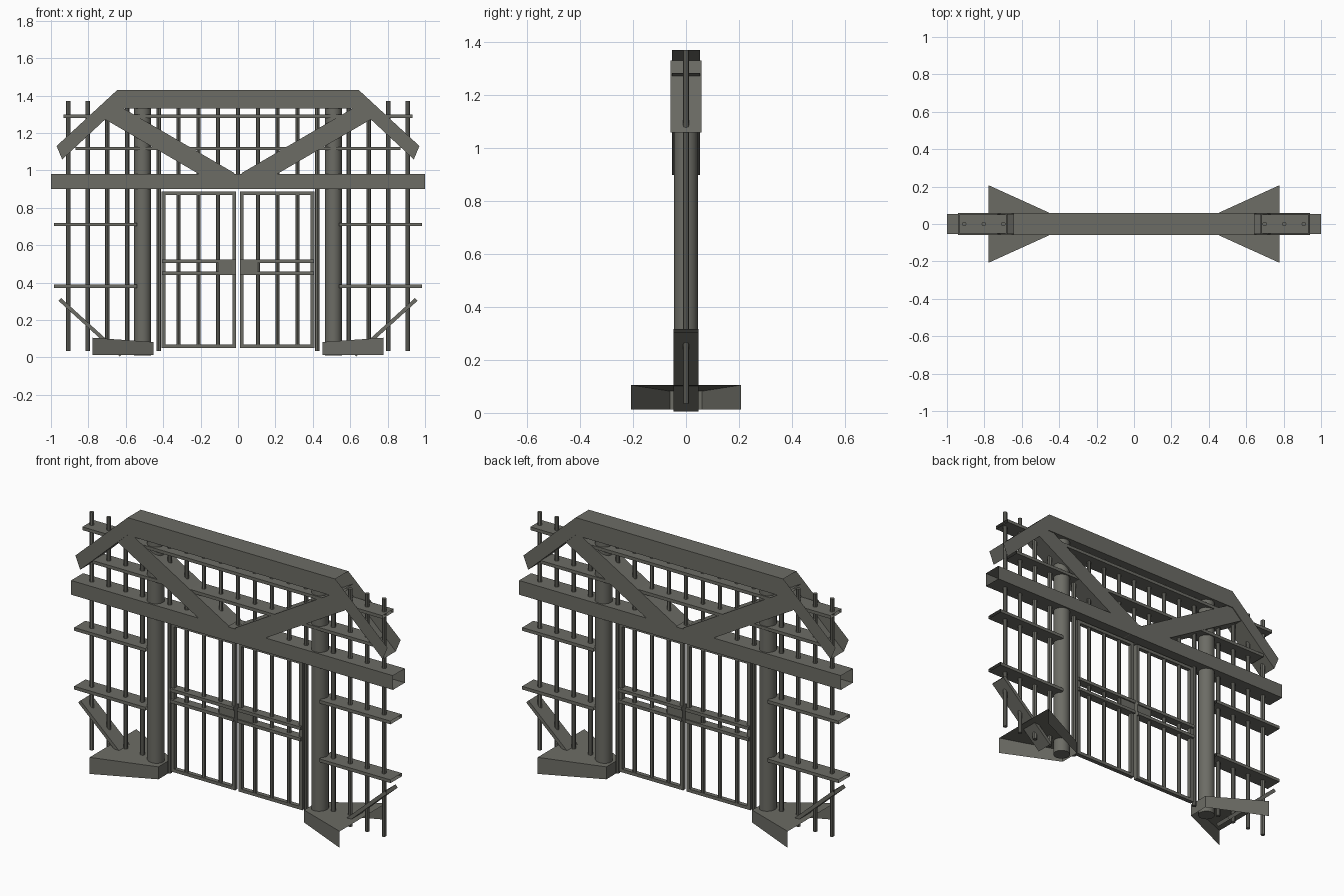
import bpy, bmesh, math
from mathutils import Vector

if "Cube" in bpy.data.objects:
    bpy.data.objects.remove(bpy.data.objects["Cube"])

mat = bpy.data.materials.new("dark grey timber")
mat.diffuse_color = (0.15, 0.15, 0.13, 1)
mat.use_nodes = True
mat.node_tree.nodes["Principled BSDF"].inputs["Base Color"].default_value = mat.diffuse_color


def make(name, bm):
    bmesh.ops.recalc_face_normals(bm, faces=bm.faces[:])
    me = bpy.data.meshes.new(name)
    bm.to_mesh(me)
    bm.free()
    me.materials.append(mat)
    ob = bpy.data.objects.new(name, me)
    bpy.context.collection.objects.link(ob)
    return ob


def plank(name, a, b, thick, half, caps=False):
    """Four-sided beam between two (x, z) points; half is its half depth in y."""
    a, b = Vector(a), Vector(b)
    d = (b - a).normalized()
    n = Vector((-d.y, d.x)) * thick / 2
    bm = bmesh.new()
    rings = []
    for p in (a, b):
        rings.append([bm.verts.new((q.x, y, q.y)) for q, y in
                      ((p + n, -half), (p + n, half), (p - n, half), (p - n, -half))])
    for i in range(4):
        j = (i + 1) % 4
        bm.faces.new((rings[0][i], rings[0][j], rings[1][j], rings[1][i]))
    if caps:
        for r in rings:
            bm.faces.new(r)
    return make(name, bm)


def rod(name, x, z0, z1, r, sides, y=0):
    bm = bmesh.new()
    bmesh.ops.create_cone(bm, cap_ends=True, segments=sides, radius1=r, radius2=r, depth=z1 - z0)
    bmesh.ops.translate(bm, verts=bm.verts[:], vec=(x, y, (z0 + z1) / 2))
    ob = make(name, bm)
    if sides > 8:
        for f in ob.data.polygons:
            f.use_smooth = len(f.vertices) == 4
    return ob


# Main lintel (hollow, open at the ends)
plank("lintel", (-1, 0.94), (1, 0.94), 0.08, 0.053)

# Roof beam: front and back plates, top, underside; open along the slopes
outline = [(0.97, 1.13), (0.645, 1.43), (-0.645, 1.43), (-0.97, 1.13),
           (-0.94, 1.058), (-0.648, 1.33), (0.648, 1.33), (0.94, 1.058)]
bm = bmesh.new()
front, back = [[bm.verts.new((x, y, z)) for x, z in outline] for y in (-0.058, 0.058)]
for ring in (front, back):
    for quad in ((0, 1, 6, 7), (1, 2, 5, 6), (2, 3, 4, 5)):
        bm.faces.new([ring[i] for i in quad])
for i in (1, 4, 5, 6):
    bm.faces.new((front[i], front[i + 1], back[i + 1], back[i]))
make("roof_beam", bm)

# Long upper rails and the short bars over the gate
plank("upper_rail", (-0.932, 1.289), (0.932, 1.289), 0.018, 0.05)
plank("middle_rail", (-0.87, 1.117), (0.87, 1.117), 0.018, 0.05)
for k in range(-3, 4):
    rod("upper_bar", k * 0.106, 0.95, 1.36, 0.011, 8)

for s, side in ((-1, "left"), (1, "right")):
    # Column
    rod(side + "_column", s * 0.51, 0.01, 1.33, 0.045, 16)

    # Diagonal strut of the truss
    plank(side + "_strut", (s * 0.044, 0.942), (s * 0.705, 1.327), 0.10, 0.053)

    # Fence bars, door jamb bar and side rails
    for x in (0.593, 0.698, 0.803, 0.908):
        rod(side + "_fence_bar", s * x, 0.035, 1.37, 0.012, 8)
    rod(side + "_jamb_bar", s * 0.424, 0.035, 1.36, 0.012, 8)
    for z in (0.38, 0.71):
        plank(side + "_fence_rail", (s * 0.54, z), (s * 0.983, z), 0.018, 0.05)

    # Slanted ground brace
    plank(side + "_ground_brace", (s * 0.625, 0.012), (s * 0.953, 0.31), 0.02, 0.047)

    # Flared footing: top, two sides and inner end, open outwards and below
    bm = bmesh.new()
    low, top = [], []
    for x, y, zt in ((0.777, -0.207, 0.105), (0.453, -0.06, 0.082),
                     (0.453, 0.06, 0.082), (0.777, 0.207, 0.105)):
        low.append(bm.verts.new((s * x, y, 0.012)))
        top.append(bm.verts.new((s * x, y, zt)))
    bm.faces.new(top)
    for i in range(3):
        bm.faces.new((low[i], low[i + 1], top[i + 1], top[i]))
    make(side + "_footing", bm)

    # Gate leaf: frame, bars, twin cross rails and lock plate
    for x in (0.02, 0.398):
        plank(side + "_gate_stile", (s * x, 0.05), (s * x, 0.885), 0.02, 0.012, True)
    for z in (0.059, 0.877):
        plank(side + "_gate_frame", (s * 0.01, z), (s * 0.408, z), 0.018, 0.012, True)
    for x in (0.107, 0.212, 0.318):
        rod(side + "_gate_bar", s * x, 0.055, 0.88, 0.011, 8)
    for z in (0.45, 0.513):
        plank(side + "_gate_cross_rail", (s * 0.01, z), (s * 0.405, z), 0.018, 0.025, True)
    plank(side + "_lock_plate", (s * 0.01, 0.482), (s * 0.105, 0.482), 0.07, 0.018, True)
